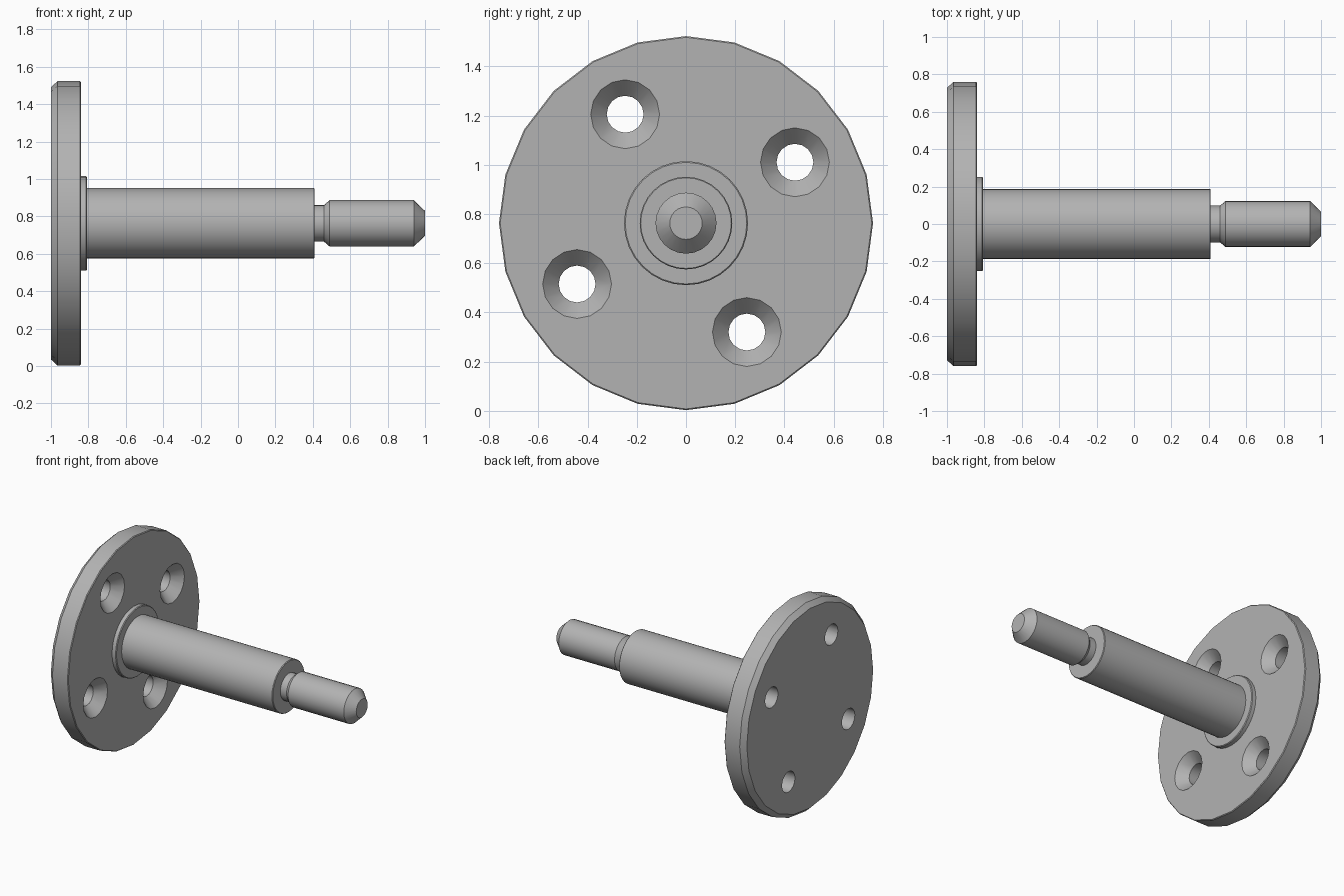
import bpy, bmesh, math
from mathutils import Vector

if "Cube" in bpy.data.objects:
    bpy.data.objects.remove(bpy.data.objects["Cube"])

CZ = 0.763  # height of the shared axis

steel = bpy.data.materials.new("grey_steel")
steel.diffuse_color = (0.45, 0.45, 0.45, 1)
steel.use_nodes = True
steel.node_tree.nodes["Principled BSDF"].inputs["Base Color"].default_value = steel.diffuse_color


def lathe(name, profile, sides, cy=0.0, cz=CZ):
    """Closed solid turned round an axis along x; profile is (x, radius) pairs."""
    bm = bmesh.new()
    rings = []
    for x, r in profile:
        rings.append([bm.verts.new((x, cy + r * math.sin(2 * math.pi * i / sides),
                                    cz + r * math.cos(2 * math.pi * i / sides)))
                      for i in range(sides)])
    for a, b in zip(rings, rings[1:]):
        for i in range(sides):
            j = (i + 1) % sides
            bm.faces.new((a[i], a[j], b[j], b[i]))
    bm.faces.new(rings[0])
    bm.faces.new(rings[-1])
    bmesh.ops.recalc_face_normals(bm, faces=bm.faces)
    mesh = bpy.data.meshes.new(name)
    bm.to_mesh(mesh)
    bm.free()
    ob = bpy.data.objects.new(name, mesh)
    bpy.context.collection.objects.link(ob)
    mesh.materials.append(steel)
    return ob


def select(ob):
    bpy.ops.object.select_all(action='DESELECT')
    ob.select_set(True)
    bpy.context.view_layer.objects.active = ob


# Mounting flange with a chamfered back rim
flange = lathe("flange", [(-1, 0.728), (-0.965, 0.76), (-0.845, 0.76), (-0.84, 0.755)], 24)

# Four countersunk screw holes
for k in range(4):
    a = math.radians(29.2 + 90 * k)
    cutter = lathe("hole_cutter", [(-1.05, 0.075), (-0.91, 0.075), (-0.84, 0.14), (-0.80, 0.177)],
                   16, 0.507 * math.cos(a), CZ + 0.507 * math.sin(a))
    cutter.hide_render = True
    select(flange)
    mod = flange.modifiers.new("hole", 'BOOLEAN')
    mod.operation = 'DIFFERENCE'
    mod.solver = 'EXACT'
    mod.object = cutter
    bpy.ops.object.modifier_apply(modifier=mod.name)
    bpy.data.objects.remove(cutter)

# Collar at the root of the shaft
collar = lathe("collar", [(-0.845, 0.252), (-0.812, 0.252), (-0.807, 0.247)], 32)

# Main shaft
shaft = lathe("shaft", [(-0.82, 0.188), (0.405, 0.188), (0.41, 0.184)], 32)

# Undercut neck and chamfered end pin
pin = lathe("end_pin", [(0.40, 0.098), (0.46, 0.098), (0.49, 0.124), (0.94, 0.124), (1.0, 0.066)], 24)

for ob in (flange, collar, shaft, pin):
    select(ob)
    bpy.ops.object.shade_smooth_by_angle(angle=math.radians(30))
